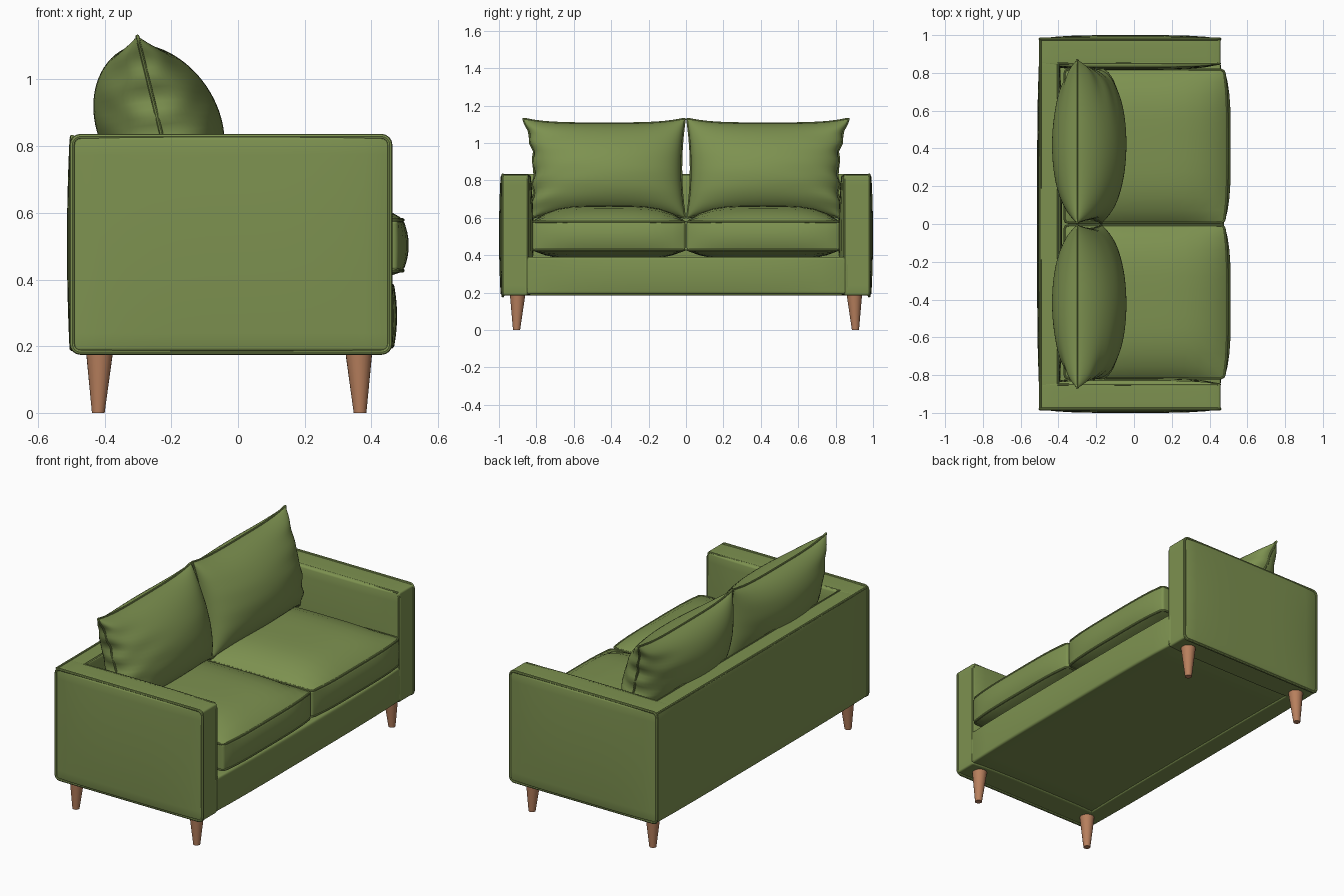
import bpy, bmesh, math
from mathutils import Vector

if "Cube" in bpy.data.objects:
    bpy.data.objects.remove(bpy.data.objects["Cube"])


def material(name, rgb):
    m = bpy.data.materials.new(name)
    m.diffuse_color = (*rgb, 1)
    m.use_nodes = True
    m.node_tree.nodes["Principled BSDF"].inputs["Base Color"].default_value = m.diffuse_color
    return m


GREEN = material("olive green fabric", (0.205, 0.285, 0.08))
WOOD = material("warm wood", (0.48, 0.215, 0.11))


def finish(name, bm, mat, s=1, angle=40):
    """Turn a bmesh into a smooth object, mirrored in y when s is -1."""
    for v in bm.verts:
        v.co.y *= s
    bmesh.ops.recalc_face_normals(bm, faces=bm.faces)
    me = bpy.data.meshes.new(name)
    bm.to_mesh(me)
    bm.free()
    me.materials.append(mat)
    ob = bpy.data.objects.new(name, me)
    bpy.context.collection.objects.link(ob)
    bpy.ops.object.select_all(action='DESELECT')
    ob.select_set(True)
    bpy.context.view_layer.objects.active = ob
    bpy.ops.object.shade_smooth_by_angle(angle=math.radians(angle))
    return ob


def warp(p, lo, hi, bulge):
    """Push the sides of a box outwards; bulge = (-x, +x, -y, +y, -z, +z)."""
    c, h = (lo + hi) / 2, (hi - lo) / 2
    n = [max(-1, min(1, (p[i] - c[i]) / h[i])) for i in range(3)]
    q = Vector(p)
    for i in range(3):
        f = 1
        for j in range(3):
            if j != i:
                f *= 1 - 0.5 * n[j] ** 2 if (j == 2) else 1 - n[j] ** 4
        q[i] += f * (n[i] * bulge[2 * i + 1] if n[i] > 0 else n[i] * bulge[2 * i])
    return q


def padded_box(name, lo, hi, r, bulge, s=1):
    lo, hi = Vector(lo), Vector(hi)
    bm = bmesh.new()
    bmesh.ops.create_cube(bm, size=1)
    bmesh.ops.subdivide_edges(bm, edges=bm.edges[:], cuts=11, use_grid_fill=True)
    for v in bm.verts:
        v.co = [(lo[i] + hi[i]) / 2 + v.co[i] * (hi[i] - lo[i]) for i in range(3)]
    bm.normal_update()
    sharp = [e for e in bm.edges if e.calc_face_angle(0) > 1]
    bmesh.ops.bevel(bm, geom=sharp, offset=min(r, min(hi - lo) / 13), segments=3,
                    profile=0.5, affect='EDGES')
    for v in bm.verts:
        v.co = warp(v.co, lo, hi, bulge)
    return finish(name, bm, GREEN, s)


def piping(name, pts, s=1, closed=True, r=0.007):
    cu = bpy.data.curves.new(name, 'CURVE')
    cu.dimensions = '3D'
    cu.bevel_depth, cu.bevel_resolution, cu.use_fill_caps = r, 2, True
    sp = cu.splines.new('POLY')
    sp.points.add(len(pts) - 1)
    sp.use_cyclic_u = closed
    for p, q in zip(sp.points, pts):
        p.co = (q[0], q[1] * s, q[2], 1)
    tmp = bpy.data.objects.new(name, cu)
    bpy.context.collection.objects.link(tmp)
    bpy.context.view_layer.update()
    me = bpy.data.meshes.new_from_object(tmp.evaluated_get(bpy.context.evaluated_depsgraph_get()))
    bpy.data.objects.remove(tmp)
    bm = bmesh.new()
    bm.from_mesh(me)
    return finish(name, bm, GREEN)


def round_rect(a0, a1, b0, b1, r, n=10):
    """Rounded rectangle outline with evenly divided sides."""
    pts = []
    corners = [(a1 - r, b1 - r, 0), (a0 + r, b1 - r, 90), (a0 + r, b0 + r, 180), (a1 - r, b0 + r, 270)]
    for k, (a, b, d) in enumerate(corners):
        for i in range(5):
            t = math.radians(d + 22.5 * i)
            pts.append(Vector((a + r * math.cos(t), b + r * math.sin(t))))
        na, nb, nd = corners[(k + 1) % 4]
        t = math.radians(nd)
        end = Vector((na + r * math.cos(t), nb + r * math.sin(t)))
        start = pts[-1]
        pts += [start.lerp(end, i / n) for i in range(1, n)]
    return pts


def pillow_point(a, b, side):
    """Back cushion surface; a runs inner to outer, b bottom to top, side is +-1 or 0."""
    inner = 0.006 + 0.02 * (1 - b * b)
    outer = 0.825 + 0.045 * max(b, 0) ** 2 - 0.012 * (1 - b * b) + 0.008 * math.sin(15 * b) * (1 - b ** 4)
    y = inner + (outer - inner) * (a + 1) / 2
    z = 0.865 + b * (0.265 - 0.026 * (1 - a ** 4))
    x = -0.237 - 0.065 * b
    t = 0.187 * max(0, 1 - b * b) ** 0.55 * max(0, 1 - a * a) ** 0.4
    # creases gathering at the outer seam
    t *= 1 + 0.13 * math.sin(13 * b + 4 * a) * max(a, 0) ** 5
    return Vector((x + side * t, y, z + side * t * 0.1))


def pillow(name, s):
    n = 36
    g = [math.sin(math.pi / 2 * (2 * i / n - 1)) for i in range(n + 1)]
    bm = bmesh.new()
    for side in (-1, 1):
        vs = [[bm.verts.new(pillow_point(a, b, side)) for b in g] for a in g]
        for i in range(n):
            for j in range(n):
                bm.faces.new((vs[i][j], vs[i + 1][j], vs[i + 1][j + 1], vs[i][j + 1]))
    bmesh.ops.remove_doubles(bm, verts=bm.verts, dist=0.0003)
    finish(name, bm, GREEN, s, 75)
    rim = [(a, -1) for a in g[:-1]] + [(1, b) for b in g[:-1]]
    rim += [(a, 1) for a in g[:0:-1]] + [(-1, b) for b in g[:0:-1]]
    rim = [rim[i] for i in range(0, len(rim), 2)]
    piping(name + "_seam", [pillow_point(a, b, 0) for a, b in rim], s, r=0.006)


# Base and back
padded_box("base", (-0.46, -0.87, 0.192), (0.457, 0.87, 0.39), 0.01, (0, 0.02, 0, 0, 0, 0))
padded_box("back_panel", (-0.497, -0.975, 0.185), (-0.40, 0.975, 0.828), 0.01, (0.016, 0.02, 0, 0, 0, 0))
piping("back_top_piping", [(-0.496, -0.975, 0.827), (-0.498, 0, 0.827), (-0.496, 0.975, 0.827)], closed=False)

# Piping along the inner edge of the arms and back
edge = [(0.453, 0.85, 0.2), (0.453, 0.85, 0.80), (0.44, 0.85, 0.826), (-0.402, 0.85, 0.826)]
edge += [(x, -y, z) for x, y, z in reversed(edge)]
piping("inner_edge_piping", edge, closed=False)

for s, side in ((1, "left"), (-1, "right")):
    # Arm with padded inner and outer faces
    padded_box(side + "_arm", (-0.495, 0.845, 0.185), (0.457, 0.982, 0.828), 0.01,
               (0, 0, 0.03, 0.018, 0, 0.004), s)
    loop = round_rect(-0.497, 0.455, 0.182, 0.829, 0.025)
    piping(side + "_arm_outer_piping", [(p.x, 0.979, p.y) for p in loop], s, r=0.008)

    # Seat cushion with seams above and below the band
    lo, hi = Vector((-0.37, 0.004, 0.425)), Vector((0.478, 0.82, 0.58))
    bulge = (0, 0.034, 0, 0, 0.05, 0.085)
    ob = padded_box(side + "_seat_cushion", lo, hi, 0.012, bulge, s)
    for z, label in ((0.427, "lower"), (0.578, "upper")):
        loop = round_rect(lo.x + 0.003, hi.x - 0.002, lo.y + 0.003, hi.y - 0.003, 0.02)
        piping(side + "_seat_" + label + "_seam",
               [Vector((warp((p.x, p.y, z), lo, hi, bulge).x, p.y, z)) for p in loop], s, r=0.006)

    # Loose back cushion
    pillow(side + "_back_cushion", s)

    # Tapered legs
    for x, label in ((-0.415, "rear"), (0.362, "front")):
        bm = bmesh.new()
        bmesh.ops.create_cone(bm, cap_ends=True, segments=24, radius1=0.019, radius2=0.042, depth=0.196)
        for v in bm.verts:
            top = v.co.z > 0
            v.co.z += 0.098
            v.co.x += x + (0.0 if top else math.copysign(0.004, x))
            v.co.y += 0.90 if top else 0.906
        finish(side + "_" + label + "_leg", bm, WOOD, s)
